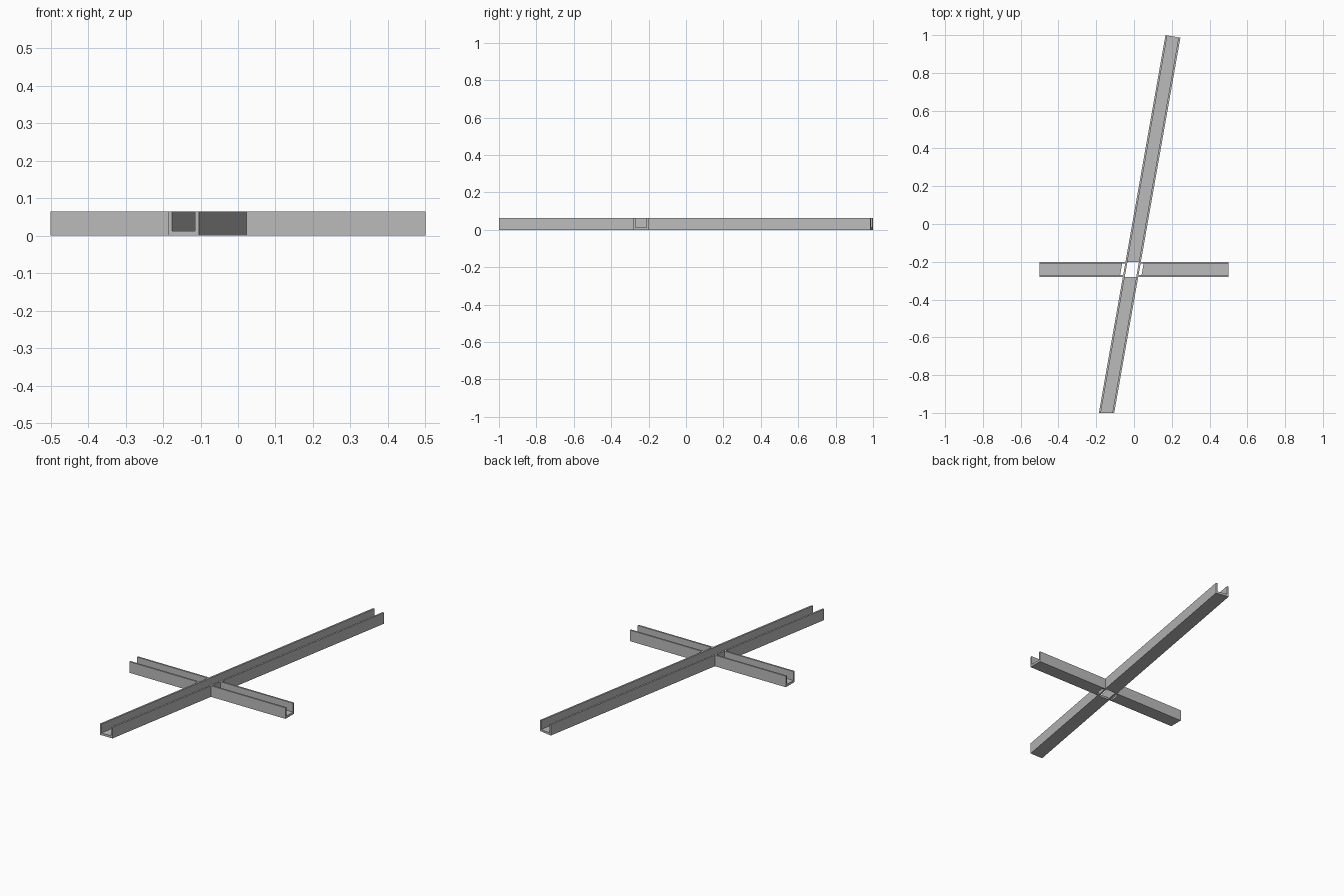
import bpy, bmesh, math

cube = bpy.data.objects.get("Cube")
if cube:
    bpy.data.objects.remove(cube, do_unlink=True)

# Dimensions shared by both channels
HALF, WALL, FLOOR, HEIGHT = 0.04, 0.01, 0.0125, 0.064
SLANT = math.radians(10)
CROSS_Y, ARM_END, FLOOR_GAP = -0.24, 0.5, 0.056
FRONT_Y, BACK_Y = -1.0, 1.0 - HALF * math.sin(SLANT)

steel = bpy.data.materials.new("steel_grey")
steel.use_nodes = True
steel.diffuse_color = (0.5, 0.5, 0.5, 1)
steel.node_tree.nodes["Principled BSDF"].inputs["Base Color"].default_value = (0.5, 0.5, 0.5, 1)


def prism(name, outline, z0, z1):
    """Extrude a flat outline from z0 up to z1."""
    bm = bmesh.new()
    base = bm.faces.new([bm.verts.new((x, y, z0)) for x, y in outline])
    top = bmesh.ops.extrude_face_region(bm, geom=[base])["geom"]
    bmesh.ops.translate(bm, vec=(0, 0, z1 - z0),
                        verts=[v for v in top if isinstance(v, bmesh.types.BMVert)])
    bmesh.ops.recalc_face_normals(bm, faces=bm.faces)
    mesh = bpy.data.meshes.new(name)
    bm.to_mesh(mesh)
    bm.free()
    mesh.materials.append(steel)
    obj = bpy.data.objects.new(name, mesh)
    bpy.context.collection.objects.link(obj)


def on_long(offset, y):
    """Point at height y on a line parallel to the slanted channel."""
    return (0.031 + y * math.tan(SLANT) + offset / math.cos(SLANT), y)


def back_end(offset):
    """Point on the square-cut back end of the slanted channel."""
    return on_long(offset, BACK_Y - offset * math.sin(SLANT))


INNER = HALF - WALL
NEAR, FAR = CROSS_Y - HALF, CROSS_Y + HALF

# Long channel: two full walls and a floor that is open at the crossing
for side, a, b in (("right", -HALF, -INNER), ("left", INNER, HALF)):
    prism(f"long_wall_{side}",
          [on_long(a, FRONT_Y), on_long(b, FRONT_Y), back_end(b), back_end(a)], 0, HEIGHT)
prism("long_floor_front", [on_long(-INNER, FRONT_Y), on_long(INNER, FRONT_Y),
                           on_long(INNER, NEAR), on_long(-INNER, NEAR)], 0, FLOOR)
prism("long_floor_back", [on_long(-INNER, FAR), on_long(INNER, FAR),
                          back_end(INNER), back_end(-INNER)], 0, FLOOR)

# Cross channel: an arm on each side, walls butting against the long channel
for side, s in (("right", -1), ("left", 1)):
    for place, y0, y1 in (("front", NEAR, NEAR + WALL), ("back", FAR - WALL, FAR)):
        prism(f"cross_wall_{place}_{side}",
              [(s * ARM_END, y0), on_long(s * HALF, y0),
               on_long(s * HALF, y1), (s * ARM_END, y1)], 0, HEIGHT)
    y0, y1 = NEAR + WALL, FAR - WALL
    prism(f"cross_floor_{side}",
          [(s * ARM_END, y0), on_long(s * FLOOR_GAP, y0),
           on_long(s * FLOOR_GAP, y1), (s * ARM_END, y1)], 0, FLOOR)
